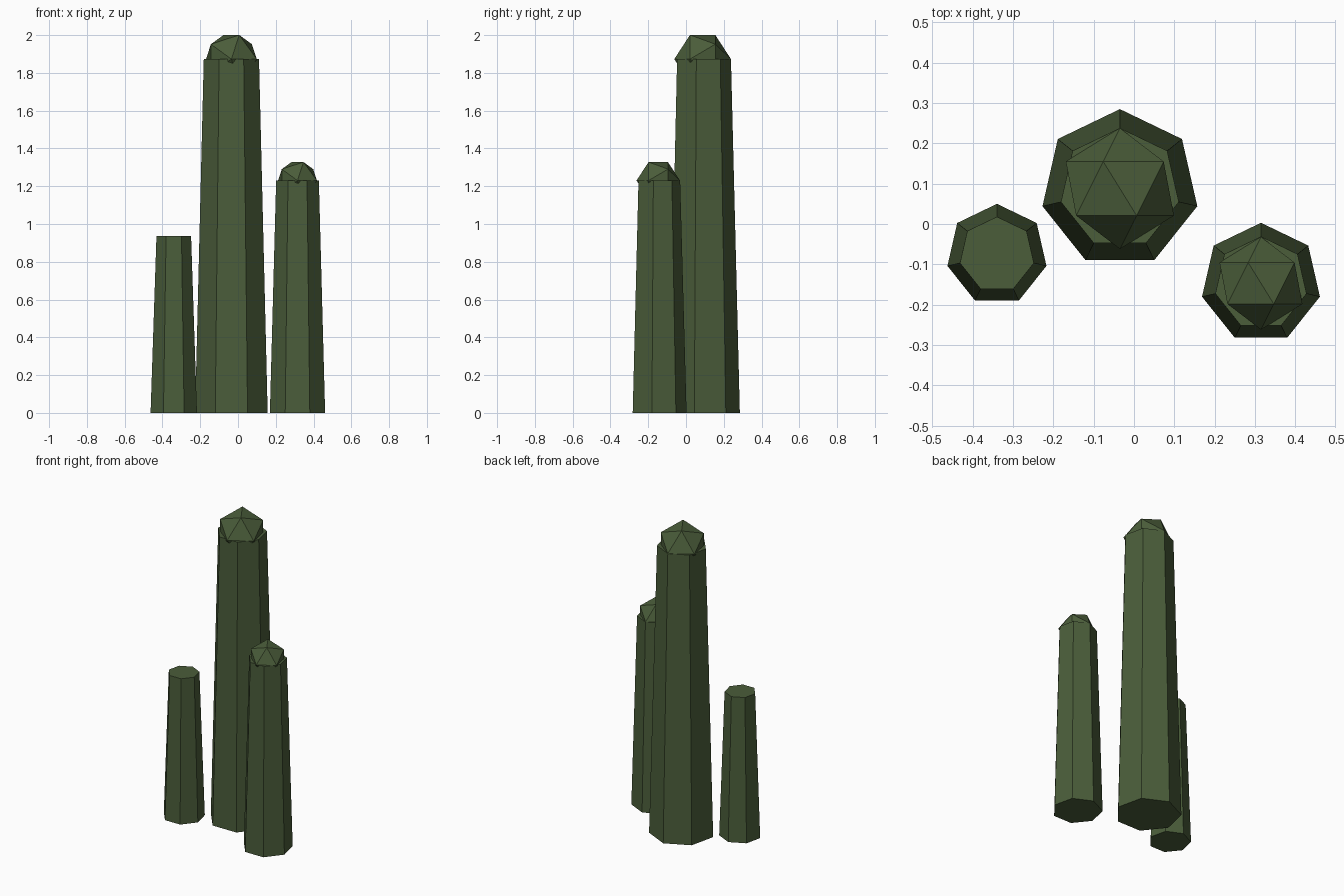
import bpy, bmesh, math
from mathutils import Matrix

if "Cube" in bpy.data.objects:
    bpy.data.objects.remove(bpy.data.objects["Cube"])

green = bpy.data.materials.new("dark_green")
green.diffuse_color = (0.069, 0.109, 0.042, 1)
green.use_nodes = True
green.node_tree.nodes["Principled BSDF"].inputs["Base Color"].default_value = green.diffuse_color


def add_object(name, bm, loc):
    bmesh.ops.recalc_face_normals(bm, faces=bm.faces)
    mesh = bpy.data.meshes.new(name)
    bm.to_mesh(mesh)
    bm.free()
    mesh.materials.append(green)
    obj = bpy.data.objects.new(name, mesh)
    obj.location = loc
    bpy.context.collection.objects.link(obj)


def column(name, x, y, r_base, r_top, height):
    # Seven-sided tapered column with one corner towards the back
    bm = bmesh.new()
    bmesh.ops.create_cone(bm, cap_ends=True, segments=7, radius1=r_base,
                          radius2=r_top, depth=height)
    # turn whichever corner comes first to face +y
    v = bm.verts[:][0].co
    turn = math.pi / 2 - math.atan2(v.y, v.x)
    bmesh.ops.transform(bm, matrix=Matrix.Rotation(turn, 4, 'Z'), verts=bm.verts)
    add_object(name, bm, (x, y, height / 2))


def cap(name, x, y, z, radius):
    # Icosahedron resting on an edge, with an equator corner towards the back
    t = (1 + 5 ** 0.5) / 2
    s = radius / math.hypot(1, t)
    bm = bmesh.new()
    for a in (-s, s):
        for b in (-s * t, s * t):
            for co in ((a, 0, b), (0, b, a), (b, a, 0)):
                bm.verts.new(co)
    bmesh.ops.convex_hull(bm, input=bm.verts)
    turn = math.pi / 2 + math.atan(1 / t)
    bmesh.ops.transform(bm, matrix=Matrix.Rotation(turn, 4, 'Z'), verts=bm.verts)
    add_object(name, bm, (x, y, z))


# Tall central column
column("tall_column", -0.035, 0.088, 0.197, 0.15, 1.873)
cap("tall_cap", -0.035, 0.088, 1.873, 0.15)

# Medium column
column("medium_column", 0.315, -0.147, 0.15, 0.116, 1.23)
cap("medium_cap", 0.315, -0.147, 1.23, 0.115)

# Short flat-topped column
column("short_column", -0.34, -0.076, 0.126, 0.094, 0.937)
